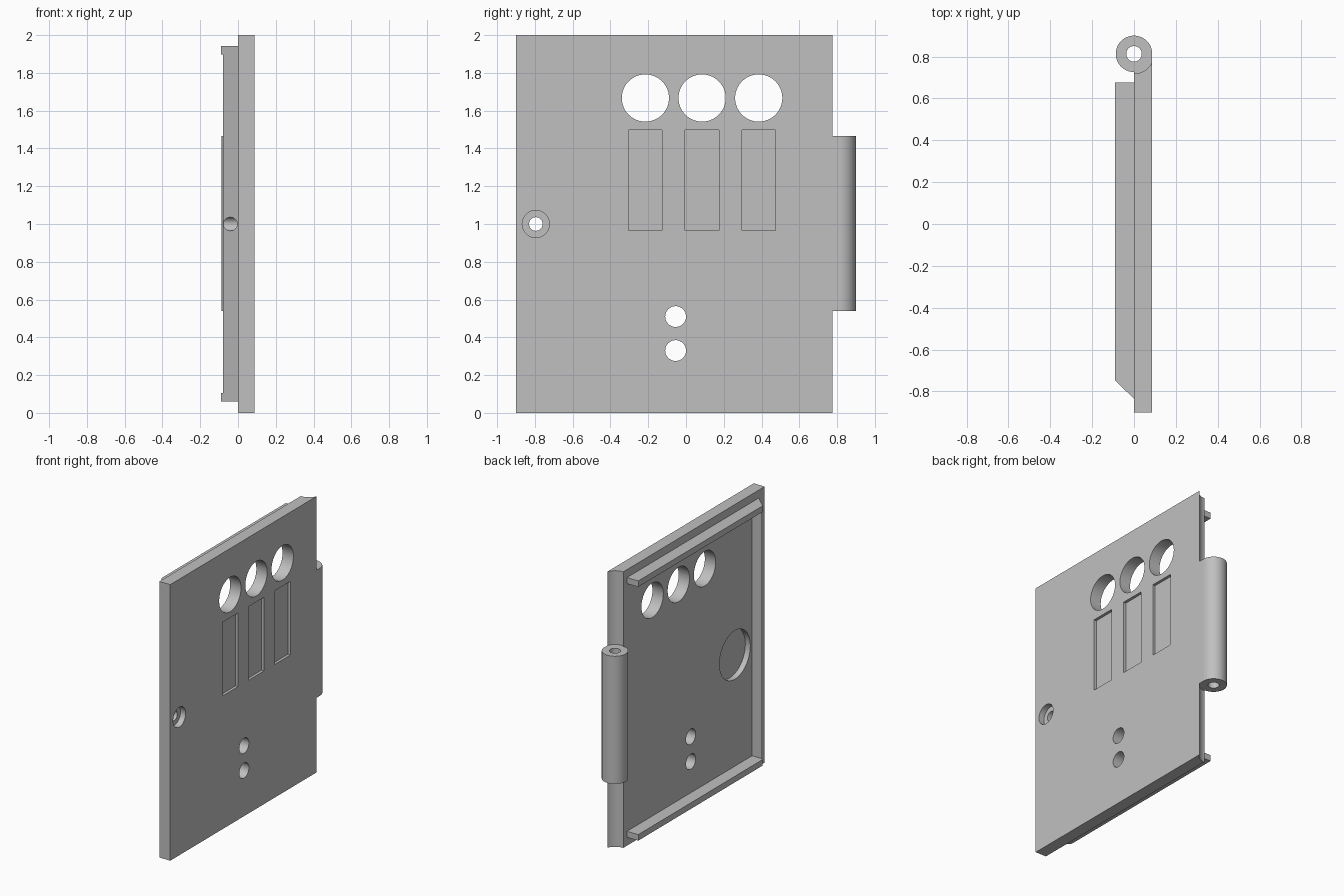
import bpy, bmesh, math
from mathutils import Matrix

cube = bpy.data.objects.get("Cube")
if cube:
    bpy.data.objects.remove(cube, do_unlink=True)

grey = bpy.data.materials.new("plain_grey")
grey.use_nodes = True
colour = (0.53, 0.53, 0.53, 1)
grey.diffuse_color = colour
grey.node_tree.nodes["Principled BSDF"].inputs["Base Color"].default_value = colour

THICK = 0.087      # panel thickness and hinge radius
HINGE_Y = 0.813
HINGE_Z = (0.54, 1.465)
LOCK = (-0.795, 1.0)


def finish(name, bm):
    bmesh.ops.recalc_face_normals(bm, faces=bm.faces)
    mesh = bpy.data.meshes.new(name)
    bm.to_mesh(mesh)
    bm.free()
    mesh.materials.append(grey)
    obj = bpy.data.objects.new(name, mesh)
    bpy.context.collection.objects.link(obj)
    return obj


def prism(name, outline, z0, z1):
    """Extrude an x-y outline upwards."""
    bm = bmesh.new()
    face = bm.faces.new([bm.verts.new((x, y, z0)) for x, y in outline])
    new = bmesh.ops.extrude_face_region(bm, geom=[face])["geom"]
    moved = [v for v in new if isinstance(v, bmesh.types.BMVert)]
    bmesh.ops.translate(bm, verts=moved, vec=(0, 0, z1 - z0))
    return finish(name, bm)


def box(name, x0, x1, y0, y1, z0, z1):
    return prism(name, [(x0, y0), (x1, y0), (x1, y1), (x0, y1)], z0, z1)


def cylinder(name, centre, radius, length, along_x=False):
    bm = bmesh.new()
    turn = Matrix.Rotation(math.pi / 2 if along_x else 0, 4, "Y")
    bmesh.ops.create_cone(bm, cap_ends=True, segments=64, radius1=radius,
                          radius2=radius, depth=length,
                          matrix=Matrix.Translation(centre) @ turn)
    return finish(name, bm)


def bore(y, z, radius, x0=-0.2, x1=0.2):
    return cylinder("cutter", ((x0 + x1) / 2, y, z), radius, x1 - x0, True)


def combine(obj, other, operation):
    """Apply a boolean and discard the helper."""
    mod = obj.modifiers.new("combine", "BOOLEAN")
    mod.operation = operation
    mod.solver = "EXACT"
    mod.object = other
    bpy.context.view_layer.objects.active = obj
    bpy.ops.object.modifier_apply(modifier=mod.name)
    bpy.data.objects.remove(other, do_unlink=True)


# Door panel with a concave edge that clears the hinge
gap = 0.095
end = math.asin(THICK / gap)
arc = [(gap * math.sin(end * i / 12), HINGE_Y - gap * math.cos(end * i / 12))
       for i in range(13)]
panel = prism("door_panel", [(THICK, -0.9), (0, -0.9)] + arc, 0, 2)

# Hinge knuckle and the web joining it to the panel
z0, z1 = HINGE_Z
mid = (z0 + z1) / 2
combine(panel, box("web", 0, THICK, 0.69, HINGE_Y, z0, z1), "UNION")
combine(panel, cylinder("knuckle", (0, HINGE_Y, mid), THICK, z1 - z0), "UNION")
combine(panel, cylinder("pin_hole", (0, HINGE_Y, mid), 0.037, 2), "DIFFERENCE")

# Three round windows with shallow label recesses below
for i in range(3):
    y = -0.215 + 0.3 * i
    combine(panel, bore(y, 1.667, 0.125), "DIFFERENCE")
    combine(panel, box("recess", THICK - 0.02, 0.2, y - 0.089, y + 0.089,
                       0.965, 1.498), "DIFFERENCE")

# Two small holes
for z in (0.33, 0.51):
    combine(panel, bore(-0.055, z, 0.055), "DIFFERENCE")

# Counterbored lock hole, and the round pocket on the inside
combine(panel, bore(*LOCK, 0.036), "DIFFERENCE")
combine(panel, bore(*LOCK, 0.072, 0.045), "DIFFERENCE")
combine(panel, bore(-0.56, 0.91, 0.176, -0.2, 0.04), "DIFFERENCE")

# Inner rails, bevelled at the latch end
rail = [(0, -0.835), (0, 0.675), (-0.09, 0.675), (-0.09, -0.748)]
parts = [panel,
         prism("upper_rail", rail, 1.898, 1.942),
         prism("lower_rail", rail, 0.06, 0.104)]

# Sloped latch strip between the rails
strip = prism("latch_strip", [(0, -0.835), (0, -0.757), (-0.08, -0.757)],
              0.104, 1.898)
combine(strip, bore(*LOCK, 0.036), "DIFFERENCE")
parts.append(strip)

# Smooth the round surfaces, keep edges sharp
bpy.ops.object.select_all(action="DESELECT")
for part in parts:
    part.select_set(True)
bpy.context.view_layer.objects.active = panel
bpy.ops.object.shade_smooth_by_angle(angle=math.radians(30))
